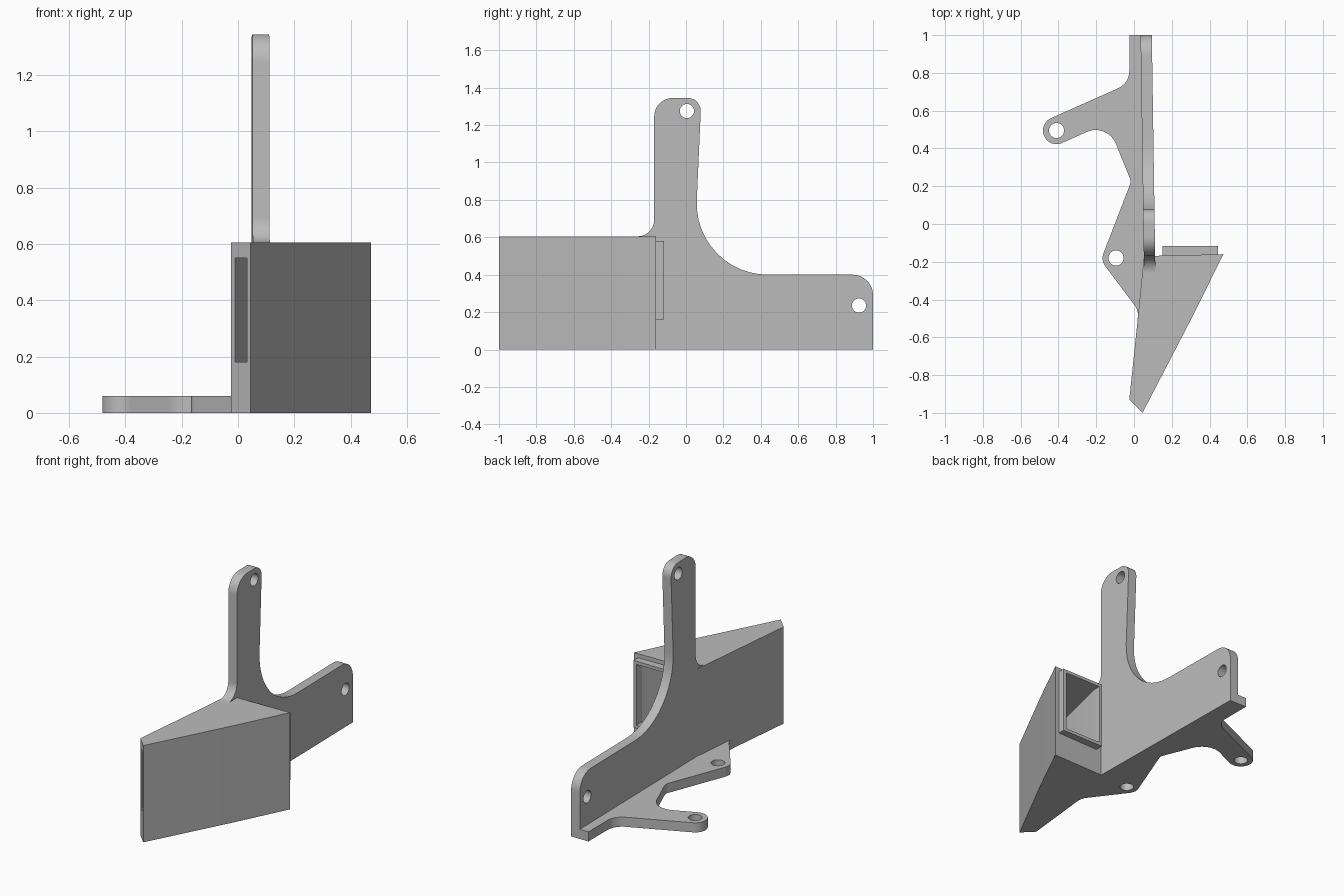
import bpy, bmesh, math
from mathutils import Vector

if "Cube" in bpy.data.objects:
    bpy.data.objects.remove(bpy.data.objects["Cube"])

GREY = (0.5, 0.5, 0.5, 1)
grey = bpy.data.materials.new("plain grey")
grey.use_nodes = True
grey.diffuse_color = GREY
grey.node_tree.nodes["Principled BSDF"].inputs["Base Color"].default_value = GREY


def rounded(points, steps=12):
    """Turn (a, b, radius) corners into an outline with arcs."""
    out = []
    for i, p in enumerate(points):
        c = Vector(p[:2])
        if len(p) == 2:
            out.append(c)
            continue
        u = (Vector(points[i - 1][:2]) - c).normalized()
        v = (Vector(points[(i + 1) % len(points)][:2]) - c).normalized()
        half = u.angle(v) / 2
        centre = c + (u + v).normalized() * p[2] / math.sin(half)
        start = c + u * p[2] / math.tan(half) - centre
        end = c + v * p[2] / math.tan(half) - centre
        sweep = start.angle(end)
        for k in range(steps + 1):
            t = k / steps
            out.append(centre + (start * math.sin((1 - t) * sweep)
                                 + end * math.sin(t * sweep)) / math.sin(sweep))
    return out


def circle(a, b, r, n=32):
    return [Vector((a + r * math.cos(k * math.tau / n),
                    b + r * math.sin(k * math.tau / n))) for k in range(n)]


def loft(name, sections):
    """Closed solid through matching rings of 3D points."""
    bm = bmesh.new()
    rings = [[bm.verts.new(p) for p in ring] for ring in sections]
    bm.faces.new(rings[0])
    bm.faces.new(rings[-1])
    n = len(rings[0])
    for r, s in zip(rings, rings[1:]):
        for i in range(n):
            j = (i + 1) % n
            bm.faces.new((r[i], r[j], s[j], s[i]))
    bmesh.ops.recalc_face_normals(bm, faces=bm.faces)
    mesh = bpy.data.meshes.new(name)
    bm.to_mesh(mesh)
    bm.free()
    mesh.materials.append(grey)
    obj = bpy.data.objects.new(name, mesh)
    bpy.context.collection.objects.link(obj)
    return obj


def prism(name, outline, place, low, high):
    return loft(name, [[place(a, b, t) for a, b in outline] for t in (low, high)])


def combine(obj, tool, operation):
    mod = obj.modifiers.new("cut", "BOOLEAN")
    mod.object, mod.operation, mod.solver = tool, operation, "EXACT"
    bpy.context.view_layer.objects.active = obj
    bpy.ops.object.modifier_apply(modifier=mod.name)
    bpy.data.objects.remove(tool)


def flat(a, b, t):
    return (a, b, t)


def upright(a, b, t):
    # slightly skewed wall standing along y
    return (0.052 - 0.015 * (a + 0.17) + t, a, b)


# Upright plate with mast and rear arm
plate = prism("upright_plate", rounded([
    (-0.17, 0), (1, 0), (1, 0.4, 0.11), (0.04, 0.4, 0.38),
    (0.082, 1.345, 0.07), (-0.17, 1.345, 0.1), (-0.17, 0.605, 0.09),
    (-0.264, 0.605), (-0.264, 0.6), (-0.17, 0.6)]), upright, 0, 0.06)
for y, z in ((0.005, 1.275), (0.925, 0.235)):
    combine(plate, prism("bolt_hole", circle(y, z, 0.038), upright, -0.2, 0.2), "DIFFERENCE")

# Flat base plate with two mounting tabs
base = prism("base_plate", rounded([
    (-0.025, 1), (-0.025, 0.745, 0.1), (-0.505, 0.531, 0.0715),
    (-0.446, 0.4, 0.0715), (-0.141, 0.536, 0.115), (-0.015, 0.225, 0.05),
    (-0.176, -0.192, 0.072), (0.022, -0.455, 0.08), (0.019, -0.51),
    (0.053, -0.17), (0.035, 1)]), flat, 0, 0.06)
for x, y in ((-0.41, 0.495), (-0.095, -0.18)):
    combine(base, prism("tab_hole", circle(x, y, 0.04), flat, -0.2, 0.2), "DIFFERENCE")

# Wedge-shaped duct with a collar at its wide end
duct = prism("duct", [(-0.025, -0.93), (0.045, -1), (0.315, -0.48),
                      (0.473, -0.16), (0.053, -0.17), (0.019, -0.51)], flat, 0, 0.605)
collar = prism("collar", [(0.15, 0.16), (0.445, 0.16), (0.445, 0.58), (0.15, 0.58)],
               lambda a, b, t: (a, t, b), -0.2, -0.117)
combine(duct, collar, "UNION")


def opening(p, q, low, high):
    return [(*p, low), (*q, low), (*q, high), (*p, high)]


# Hollow passage tapering to the slot in the nose
passage = loft("passage", [
    opening((0.17, -0.08), (0.425, -0.08), 0.18, 0.56),
    opening((0.17, -0.17), (0.425, -0.17), 0.18, 0.56),
    opening((-0.008, -0.94), (0.036, -0.982), 0.18, 0.55),
    opening((-0.05, -0.99), (-0.006, -1.03), 0.18, 0.55)])
combine(duct, passage, "DIFFERENCE")

# Smooth the arcs, keep the edges crisp
bpy.ops.object.select_all(action="DESELECT")
for obj in (plate, base, duct):
    obj.select_set(True)
bpy.context.view_layer.objects.active = plate
bpy.ops.object.shade_smooth_by_angle(angle=math.radians(25))
